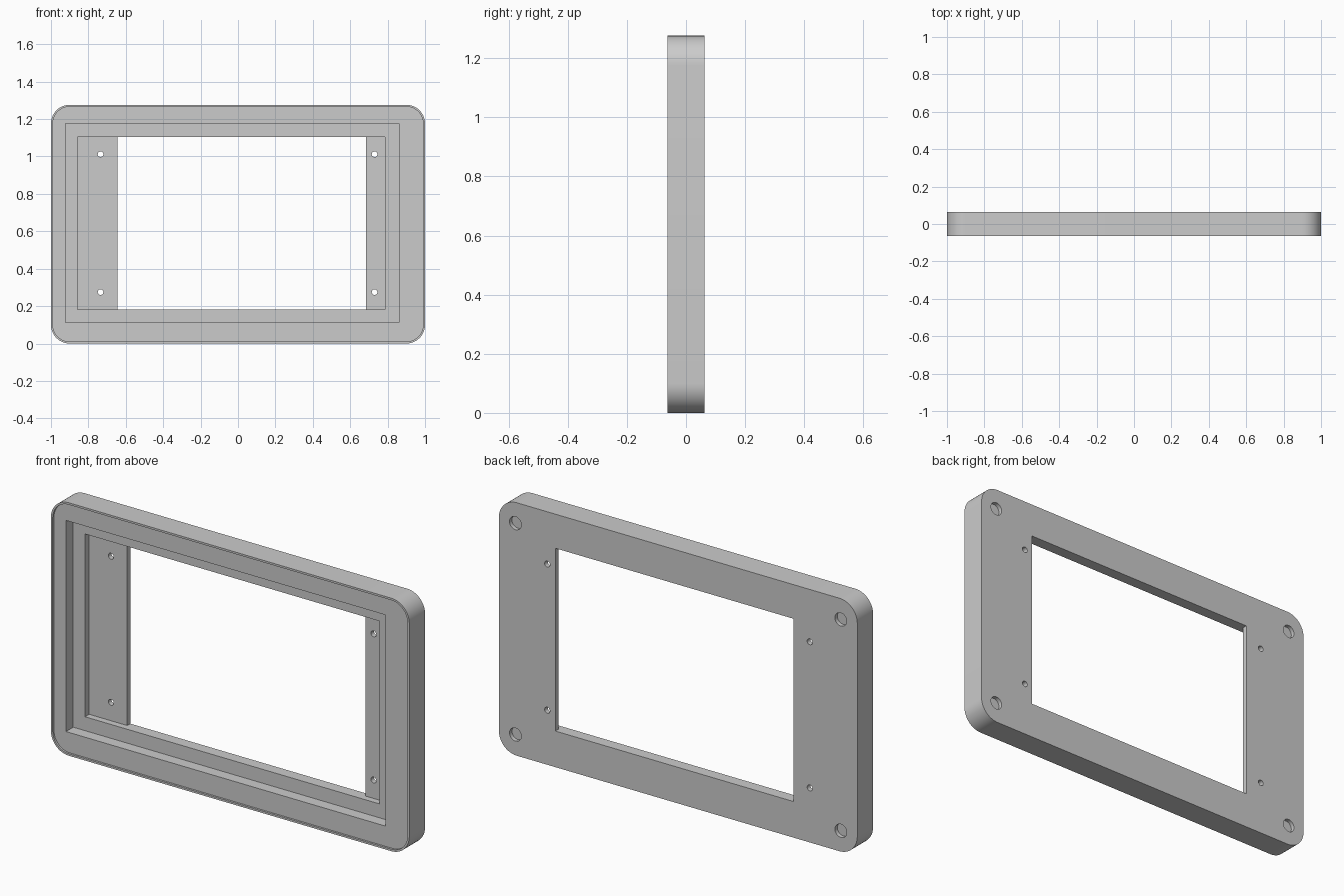
import bpy, bmesh, math
from mathutils import Vector

if "Cube" in bpy.data.objects:
    bpy.data.objects.remove(bpy.data.objects["Cube"], do_unlink=True)

HEIGHT = 1.276
FRONT, BACK = -0.063, 0.063
MID = HEIGHT / 2

grey = bpy.data.materials.new("plain grey")
grey.use_nodes = True
grey.diffuse_color = (0.6, 0.6, 0.6, 1)
grey.node_tree.nodes["Principled BSDF"].inputs["Base Color"].default_value = (0.6, 0.6, 0.6, 1)


def prism(name, outline, offset):
    """Extrude a closed outline of 3D points along an offset."""
    bm = bmesh.new()
    face = bm.faces.new([bm.verts.new(p) for p in outline])
    top = bmesh.ops.extrude_face_region(bm, geom=[face])
    moved = [v for v in top["geom"] if isinstance(v, bmesh.types.BMVert)]
    bmesh.ops.translate(bm, verts=moved, vec=Vector(offset))
    bmesh.ops.recalc_face_normals(bm, faces=bm.faces)
    mesh = bpy.data.meshes.new(name)
    bm.to_mesh(mesh)
    bm.free()
    mesh.materials.append(grey)
    obj = bpy.data.objects.new(name, mesh)
    bpy.context.collection.objects.link(obj)
    return obj


def rounded_slab(name, inset, radius, y0, y1, steps=12):
    points = []
    for i, (sx, sz) in enumerate([(1, 1), (-1, 1), (-1, -1), (1, -1)]):
        cx = sx * (1 - inset - radius)
        cz = MID + sz * (MID - inset - radius)
        for k in range(steps + 1):
            a = (i + k / steps) * math.pi / 2
            points.append((cx + radius * math.cos(a), y0, cz + radius * math.sin(a)))
    return prism(name, points, (0, y1 - y0, 0))


def round_pin(name, x, z, radius, y0, y1, sides=32):
    angles = [2 * math.pi * k / sides for k in range(sides)]
    points = [(x + radius * math.cos(a), y0, z + radius * math.sin(a)) for a in angles]
    return prism(name, points, (0, y1 - y0, 0))


def cut(target, cutter):
    cutter.hide_render = True
    mod = target.modifiers.new("cut", "BOOLEAN")
    mod.operation = "DIFFERENCE"
    mod.solver = "EXACT"
    mod.object = cutter
    bpy.context.view_layer.objects.active = target
    bpy.ops.object.modifier_apply(modifier=mod.name)
    bpy.data.objects.remove(cutter, do_unlink=True)


# Rounded frame body with a thin raised lip around the front
frame = rounded_slab("display_frame", 0, 0.1, FRONT, BACK)
cut(frame, rounded_slab("lip_recess", 0.01, 0.09, FRONT - 0.1, FRONT + 0.01))

# Outer pocket for the panel
ledge = FRONT + 0.068
pocket = [(x, FRONT - 0.1, z) for x, z in
          [(-0.923, 0.112), (0.86, 0.112), (0.86, 1.177), (-0.923, 1.177)]]
cut(frame, prism("panel_pocket", pocket, (0, ledge - FRONT + 0.1, 0)))

# Inner pocket and window, leaving a thin mounting tab at each side
tab = BACK - 0.025
stepped = [(-0.857, FRONT - 0.1), (0.787, FRONT - 0.1), (0.787, tab), (0.685, tab),
           (0.685, BACK + 0.1), (-0.645, BACK + 0.1), (-0.645, tab), (-0.857, tab)]
cut(frame, prism("window", [(x, y, 0.182) for x, y in stepped], (0, 0, 0.922)))

# Screw holes through the tabs
for x in (-0.735, 0.73):
    for z in (0.275, 1.012):
        cut(frame, round_pin("screw_hole", x, z, 0.015, tab - 0.02, BACK + 0.1))

# Shallow round recesses in the back corners
for x in (-0.908, 0.908):
    for z in (0.105, HEIGHT - 0.105):
        cut(frame, round_pin("corner_recess", x, z, 0.033, BACK - 0.02, BACK + 0.1))

# Smooth rounded corners, sharp edges elsewhere
bpy.ops.object.select_all(action="DESELECT")
frame.select_set(True)
bpy.context.view_layer.objects.active = frame
bpy.ops.object.shade_smooth_by_angle(angle=math.radians(30))
